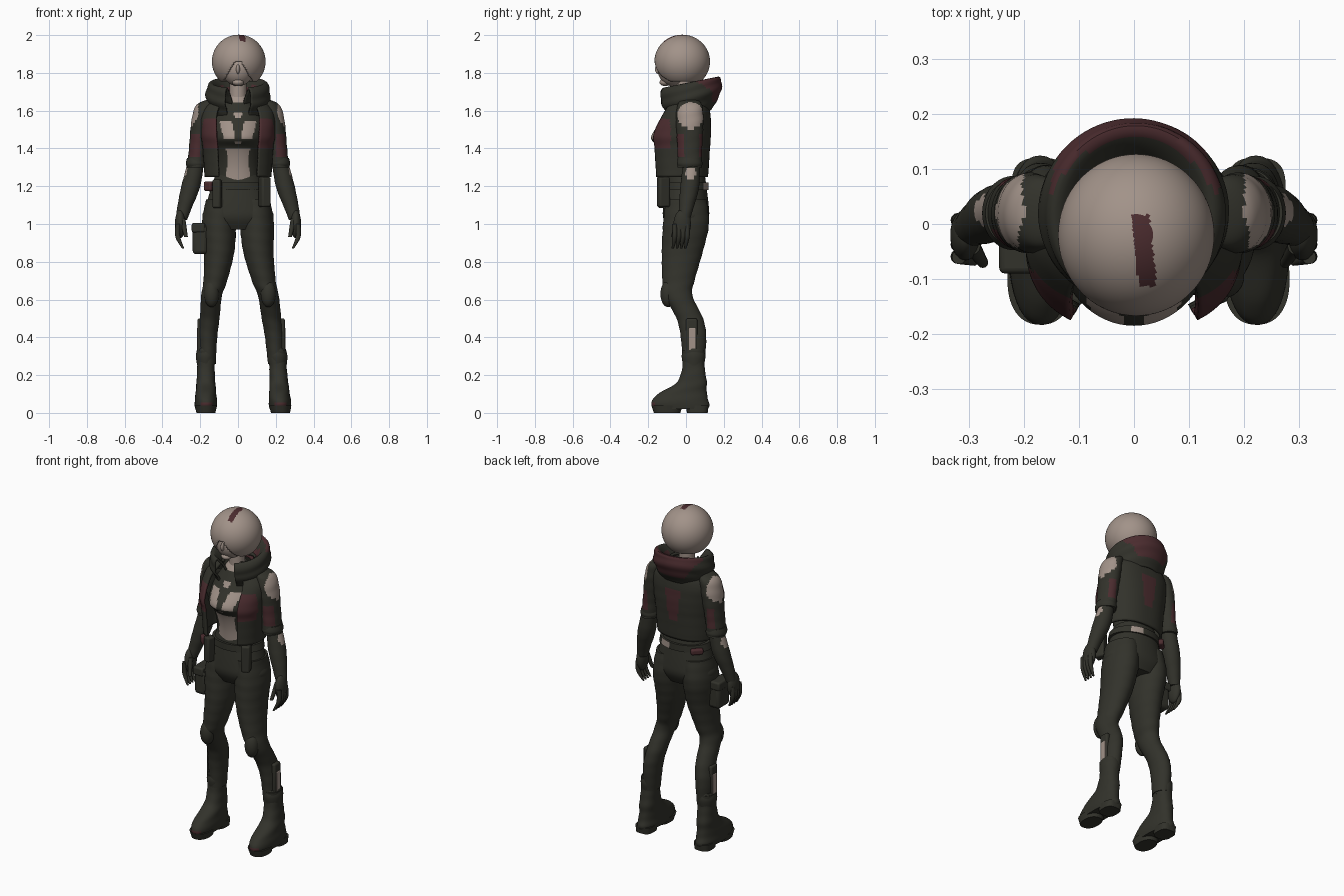
import bpy, bmesh, math
from mathutils import Vector

if "Cube" in bpy.data.objects:
    bpy.data.objects.remove(bpy.data.objects["Cube"])


def material(name, red, green, blue):
    made = bpy.data.materials.new(name)
    made.use_nodes = True
    made.diffuse_color = (red, green, blue, 1)
    shader = made.node_tree.nodes["Principled BSDF"]
    shader.inputs["Base Color"].default_value = made.diffuse_color
    return made


PALETTE = [material("dark olive cloth", .032, .032, .024),
           material("pale beige", .36, .29, .25),
           material("dark red", .07, .025, .028)]
OLIVE, BEIGE, RED = range(len(PALETTE))


def finish(name, bm, colour, thickness=0, bevel=0, cut=None):
    """Cut, colour and smooth a mesh, then link it as an object."""
    if cut:
        doomed = [face for face in bm.faces if cut(face.calc_center_median())]
        bmesh.ops.delete(bm, geom=doomed, context="FACES")
    bmesh.ops.recalc_face_normals(bm, faces=bm.faces)
    for face in bm.faces:
        centre = face.calc_center_median()
        face.material_index = colour(centre) if callable(colour) else colour
    mesh = bpy.data.meshes.new(name)
    bm.to_mesh(mesh)
    bm.free()
    for entry in PALETTE:
        mesh.materials.append(entry)
    mesh.shade_smooth()
    mesh.set_sharp_from_angle(angle=math.radians(50))
    part = bpy.data.objects.new(name, mesh)
    bpy.context.collection.objects.link(part)
    if thickness:
        shell = part.modifiers.new("thickness", "SOLIDIFY")
        shell.thickness, shell.offset = thickness, 0
    if bevel:
        rounding = part.modifiers.new("rounding", "BEVEL")
        rounding.width, rounding.segments = bevel, 3
    return part


def box(name, location, size, colour=OLIVE, turn=0, bevel=.01):
    bm = bmesh.new()
    bmesh.ops.create_cube(bm, size=1)
    bmesh.ops.scale(bm, vec=size, verts=bm.verts)
    part = finish(name, bm, colour, bevel=bevel)
    part.location, part.rotation_euler.z = location, turn


def ball(name, location, radii, colour=OLIVE, **options):
    bm = bmesh.new()
    bmesh.ops.create_uvsphere(bm, u_segments=96, v_segments=72, radius=1)
    bmesh.ops.scale(bm, vec=radii, verts=bm.verts)
    bmesh.ops.translate(bm, vec=location, verts=bm.verts)
    finish(name, bm, colour, **options)


def spline(rows, steps=8):
    """Smooth the ring values between the given rows."""
    points = [Vector(row) for row in rows]
    padded = [points[0], *points, points[-1]]
    for before, start, end, after in zip(padded, padded[1:], padded[2:], padded[3:]):
        for step in range(steps):
            t = step / steps
            leave, arrive = (end - before) / 2, (after - start) / 2
            ease = t * t * (3 - 2 * t)
            yield (start.lerp(end, ease) + leave * (t * (1 - t) ** 2)
                   - arrive * (t * t * (1 - t)))
    yield points[-1]


def loft(name, rows, colour=OLIVE, power=2, gap=0, tilt=0, wrinkle=0, thickness=0, segments=64):
    """Skin level rings (x, y, z, half width, half depth); gap opens the front."""
    bm = bmesh.new()
    rings = []
    count = segments + 1 if gap else segments
    for x, y, z, width, depth in spline(rows):
        ring = []
        for i in range(count):
            angle = gap + (math.tau - 2 * gap) * i / segments
            across, along = math.sin(angle), -math.cos(angle)
            reach = (abs(across) ** power + abs(along) ** power) ** (-1 / power)
            reach *= 1 + wrinkle * math.sin(z * 95 + 2 * math.sin(angle + 1))
            back = y + along * reach * depth
            ring.append(bm.verts.new((x + across * reach * width, back, z + tilt * back)))
        rings.append(ring)
    for low, high in zip(rings, rings[1:]):
        for i in range(segments):
            j = (i + 1) % count
            bm.faces.new((low[i], low[j], high[j], high[i]))
    if not gap:
        bm.faces.new(rings[0])
        bm.faces.new(rings[-1])
    finish(name, bm, colour, thickness)


def trunk(rows):
    """Rings centred on the body, given as (y, z, half width, half depth)."""
    return [(0, *row) for row in rows]


def oval(across, up, centre_across, centre_up, width, height):
    return ((across - centre_across) / width) ** 2 + ((up - centre_up) / height) ** 2 < 1


# Head: bobbed hair shell with a parted fringe, face, nose, chin, neck
def hair_colour(c):
    on_stripe = abs(c.x - .013 + c.y / 10) < .016 and -.11 < c.y < .016
    return RED if on_stripe and c.z > 1.9 else BEIGE


def hair_opening(c):
    face = c.y < -.05 and c.z < 1.86 and abs(c.x) < .01 + (1.87 - c.z) * .6
    return face or c.z < 1.76


ball("hair", (.004, -.02, 1.86), (.137, .142, .137), hair_colour, thickness=.01, cut=hair_opening)
ball("face", (0, -.07, 1.82), (.085, .08, .09), BEIGE)
ball("nose", (0, -.148, 1.82), (.01, .016, .025), BEIGE)
ball("chin", (0, -.11, 1.75), (.03, .03, .02), BEIGE)
loft("neck", trunk([(0, 1.6, .06, .06), (-.01, 1.66, .045, .045), (-.01, 1.8, .045, .045)]), BEIGE)


# Torso: bare midriff, cropped top with pale cups
def torso_colour(c):
    x = abs(c.x)
    midriff = c.z < 1.4 and x < .055 + abs(c.z - 1.33) / 8
    cups = 1.45 < c.z < 1.55 and abs(x - .056 - (c.z - 1.5) / 4) < .031
    clasps = oval(x, c.z, 0, 1.58, .02, .02) or oval(x, c.z, 0, 1.43, .015, .01)
    return BEIGE if c.y < -.02 and (midriff or cups or clasps or c.z > 1.65) else OLIVE


loft("torso", trunk([(0, 1.17, .13, .1), (-.02, 1.3, .11, .09), (-.03, 1.4, .12, .11),
                     (-.03, 1.46, .14, .155), (-.01, 1.56, .13, .11), (0, 1.68, .05, .05)]),
     torso_colour, segments=96)


# Jacket: open shell with red chest and back panels
def jacket_colour(c):
    chest = c.y < -.08 and 1.4 < c.z < 1.56 and abs(c.x) > .1
    spine = c.y > 0 and 1.37 < c.z < 1.56 and abs(c.x) < .04 + (c.z - 1.46) / 8
    return RED if chest or spine else OLIVE


loft("jacket", trunk([(-.03, 1.25, .17, .14), (-.03, 1.4, .18, .15), (-.03, 1.48, .19, .155),
                      (0, 1.6, .18, .12), (.02, 1.7, .08, .07)]),
     jacket_colour, power=2.4, gap=.6, thickness=.014, wrinkle=.003, segments=96)


# Hood: gathered round the neck and hanging down the back, lined in red
def hood_colour(c):
    reach = (c.x / .17) ** 2 + ((c.y - .02) / .16) ** 2
    panel = c.y > .05 and reach > .75 and 1.59 < c.z and abs(c.x) < .05 + (c.z - 1.6) * .7
    lining = c.y > .02 and reach < .45 and c.z > 1.66
    return RED if panel or lining else OLIVE


loft("hood", trunk([(.02, 1.58, .13, .11), (.02, 1.67, .165, .16), (.02, 1.74, .14, .15),
                    (.01, 1.65, .07, .08)]),
     hood_colour, gap=.42, tilt=.2, thickness=.012, wrinkle=.02, segments=80)

# Pelvis, belt and pouches
loft("pelvis", trunk([(0, 1.26, .12, .1), (0, 1.1, .17, .12), (0, 1.03, .187, .12),
                      (0, .97, .13, .09)]), power=2.2)
loft("belt", trunk([(0, 1.18, .16, .12), (0, 1.22, .15, .12)]),
     lambda c: BEIGE if c.y > 0 and .03 < c.x < .1 else OLIVE)
box("right_front_pouch", (-.11, -.12, 1.16), (.045, .05, .15), turn=-.3)
box("left_front_pouch", (.14, -.12, 1.17), (.05, .06, .16), turn=.4)
box("red_hip_pouch", (-.15, -.1, 1.2), (.05, .05, .05), RED, turn=-.7)
box("red_back_pouch", (-.13, .08, 1.19), (.07, .03, .035), RED, turn=.8)
box("thigh_pocket", (-.2, -.03, .92), (.08, .11, .16), bevel=.02)
box("thigh_pocket_flap", (-.21, -.03, .98), (.07, .12, .05))


def sleeve_colour(c):
    outer = abs(c.x) > .2
    shoulder = oval(c.y, c.z, .025, 1.575, .07, .07)
    band = abs(c.z - 1.42) < .06 and abs(c.y - .03) > .04
    return (BEIGE if shoulder else RED if band else OLIVE) if outer else OLIVE


def forearm_colour(c):
    return BEIGE if abs(c.x) > .25 and oval(c.y, c.z, .025, 1.27, .03, .03) else OLIVE


def boot_colour(c):
    return RED if c.y < -.165 and c.z < .055 else OLIVE


for side, word in ((-1, "right_"), (1, "left_")):
    # The left leg stands a little wider
    spread = .055 if side > 0 else 0

    def stance(x, z):
        return side * (x + spread * max(0, 1 - z))

    def arm(rows, depth=1):
        return [(side * x, y, z, r, r * depth) for x, y, z, r in rows]

    def foot(rows):
        return [(stance(.17, z), y, z, *radii) for y, z, *radii in rows]

    # Arm: puffed sleeve, gloved forearm, hand
    loft(word + "sleeve", arm([(.13, .02, 1.66, .03), (.17, .02, 1.63, .05), (.19, .02, 1.55, .056),
                               (.21, .02, 1.4, .05), (.22, .02, 1.3, .05)], 1.3),
         sleeve_colour, wrinkle=.015, segments=80)
    loft(word + "cuff", arm([(.22, .02, 1.3, .05), (.22, .02, 1.32, .056), (.22, .02, 1.35, .05)],
                            1.2))
    loft(word + "forearm", arm([(.22, .03, 1.34, .042), (.25, .02, 1.2, .05), (.285, 0, 1.08, .038),
                                (.3, -.01, 1.02, .03)]),
         forearm_colour, wrinkle=.01)
    ball(word + "palm", (side * .306, -.02, 1), (.028, .046, .075))
    for finger in range(4):
        y = -.06 + finger * .022
        loft(word + "finger", arm([(.318, y, 1, .013), (.318, y, .93, .013),
                                   (.29, y - .01, .87, .006)]), segments=12)
    loft(word + "thumb", arm([(.295, -.04, 1.03, .016), (.275, -.07, .93, .01)]), segments=12)

    # Leg, knee pad and shin plate
    leg = [(.09, 0, 1.13, .08), (.1, 0, 1, .09), (.1, -.02, .85, .08), (.12, -.04, .7, .063),
           (.14, -.04, .62, .055), (.15, .02, .5, .052), (.16, .04, .4, .05), (.16, .04, .26, .042)]
    loft(word + "leg", [(stance(x, z), y, z, r, r * 1.35) for x, y, z, r in leg], wrinkle=.01)
    ball(word + "knee_pad", (stance(.14, .63), -.095, .63), (.04, .04, .07))
    box(word + "shin_plate", (stance(.2, .4), .03, .4), (.03, .06, .2))
    box(word + "shin_panel", (stance(.202, .39), .033, .39), (.032, .036, .12), BEIGE, bevel=.004)

    # Boot: slouched shaft, foot, cuff, heel and sole
    loft(word + "boot", foot([(.04, .33, .05, .06), (.04, .25, .046, .058), (.03, .16, .05, .08),
                              (-.02, .1, .055, .13), (-.03, .05, .06, .153), (-.03, .02, .055, .145)]),
         boot_colour, power=2.3, wrinkle=.015)
    loft(word + "boot_cuff", foot([(.04, .25, .046, .055), (.04, .3, .053, .063),
                                   (.04, .34, .046, .055)]))
    loft(word + "heel", foot([(.06, 0, .05, .055), (.06, .04, .053, .06)]), power=3)
    loft(word + "sole", foot([(-.1, 0, .05, .07), (-.1, .04, .06, .083)]), power=2.3)
